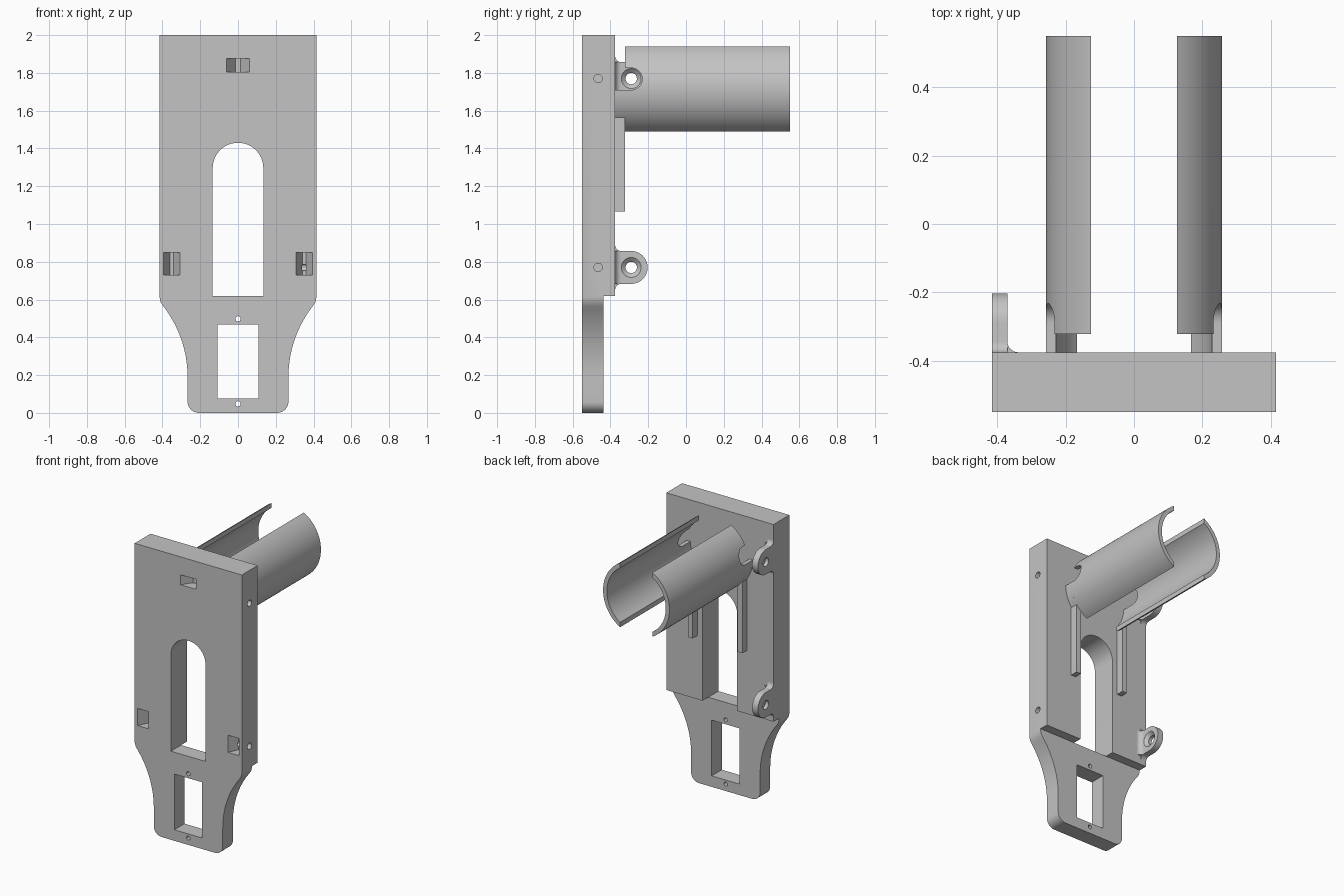
import bpy, bmesh, math
from mathutils import Vector, Matrix

if "Cube" in bpy.data.objects:
    bpy.data.objects.remove(bpy.data.objects["Cube"], do_unlink=True)

grey = bpy.data.materials.new("grey plastic")
grey.use_nodes = True
grey.diffuse_color = (0.55, 0.55, 0.55, 1)
grey.node_tree.nodes["Principled BSDF"].inputs["Base Color"].default_value = (0.55, 0.55, 0.55, 1)

FRONT, BACK, STEP = -0.55, -0.375, -0.438
HALF = 0.415


def finish(name, bm):
    bmesh.ops.recalc_face_normals(bm, faces=bm.faces)
    mesh = bpy.data.meshes.new(name)
    bm.to_mesh(mesh)
    bm.free()
    mesh.materials.append(grey)
    ob = bpy.data.objects.new(name, mesh)
    bpy.context.collection.objects.link(ob)
    return ob


def prism(name, pts, axis, lo, hi):
    """Extrude a flat outline along an axis."""
    place = {"x": lambda p, d: (d, p[0], p[1]),
             "y": lambda p, d: (p[0], d, p[1]),
             "z": lambda p, d: (p[0], p[1], d)}[axis]
    bm = bmesh.new()
    face = bm.faces.new([bm.verts.new(place(p, lo)) for p in pts])
    ext = bmesh.ops.extrude_face_region(bm, geom=[face])
    shift = Vector(place((0, 0), hi - lo))
    bmesh.ops.translate(bm, verts=[v for v in ext["geom"] if isinstance(v, bmesh.types.BMVert)], vec=shift)
    return finish(name, bm)


def box(name, x0, x1, y0, y1, z0, z1):
    return prism(name, [(x0, z0), (x1, z0), (x1, z1), (x0, z1)], "y", y0, y1)


def cone(name, centre, r1, r2, depth, axis):
    bm = bmesh.new()
    turn = Matrix.Rotation(math.pi / 2, 4, "Y" if axis == "x" else "X")
    bmesh.ops.create_cone(bm, cap_ends=True, segments=32, radius1=r1, radius2=r2, depth=depth,
                          matrix=Matrix.Translation(centre) @ turn)
    return finish(name, bm)


def arc(cx, cy, r, a0, a1, n=16):
    return [(cx + r * math.cos(a0 + (a1 - a0) * i / n),
             cy + r * math.sin(a0 + (a1 - a0) * i / n)) for i in range(n + 1)]


def cut(ob, cutters):
    bpy.context.view_layer.objects.active = ob
    for c in cutters:
        mod = ob.modifiers.new("cut", "BOOLEAN")
        mod.operation, mod.solver, mod.object = "DIFFERENCE", "EXACT", c
        bpy.ops.object.modifier_apply(modifier=mod.name)
        bpy.data.objects.remove(c, do_unlink=True)


def smooth(ob):
    bpy.ops.object.select_all(action="DESELECT")
    ob.select_set(True)
    bpy.context.view_layer.objects.active = ob
    bpy.ops.object.shade_smooth_by_angle(angle=math.radians(30))


PI = math.pi

# Mounting plate: wide body, concave shoulders, narrow rounded foot
R = 0.61
side = arc(0.207, 0.06, 0.06, -PI / 2, 0, 8)
side += arc(0.267 + R, 0.19, R, PI, PI - math.asin(0.375 / R), 16)
side += [(0.409, 0.585), (HALF, 0.61), (HALF, 2)]
outline = side + [(-x, z) for x, z in reversed(side)]
plate = prism("mounting_plate", outline, "y", FRONT, BACK)
cutters = [
    box("foot_step", -1, 1, STEP, 0, -1, 0.62),
    prism("arched_slot", [(-0.134, 0.62), (0.134, 0.62)] + arc(0, 1.296, 0.134, 0, PI, 24), "y", -1, 0),
    box("window", -0.108, 0.108, -1, 0, 0.077, 0.467),
]
for z in (0.048, 0.498):
    cutters.append(cone("foot_hole", (0, -0.5, z), 0.014, 0.014, 0.4, "y"))
for z in (0.77, 1.77):
    cutters.append(cone("side_hole", (HALF, -0.465, z), 0.022, 0.022, 0.2, "x"))
for x, w, z0, z1 in ((-0.35, 0.044, 0.73, 0.85), (0.35, 0.044, 0.73, 0.85), (0, 0.06, 1.805, 1.875)):
    pocket = [(x - w, FRONT - 0.01), (x + w, FRONT - 0.01), (x + w, FRONT),
              (x + w * 0.2, FRONT + 0.07), (x - w * 0.2, FRONT + 0.07), (x - w, FRONT)]
    cutters.append(prism("tie_pocket", pocket, "z", z0, z1))
cut(plate, cutters)
smooth(plate)

# Hinge ears with filleted roots and countersunk holes
EAR_IN, EAR_Y, EAR_R, FIL = -0.37, -0.29, 0.087, 0.032
for label, z in (("lower", 0.77), ("upper", 1.77)):
    pts = arc(BACK + FIL, z - EAR_R - FIL, FIL, PI, PI / 2, 8)
    pts += arc(EAR_Y, z, EAR_R, -PI / 2, PI / 2, 24)
    pts += arc(BACK + FIL, z + EAR_R + FIL, FIL, -PI / 2, -PI, 8)
    ear = prism(label + "_ear", pts, "x", -HALF, EAR_IN)
    cut(ear, [cone("screw_hole", (-0.39, EAR_Y, z), 0.03, 0.03, 0.2, "x"),
              cone("countersink", (EAR_IN - 0.01, EAR_Y, z), 0.028, 0.055, 0.024, "x")])
    smooth(ear)
    root = [(EAR_IN, BACK)] + arc(EAR_IN + FIL, BACK + FIL, FIL, -PI / 2, -PI, 8)
    smooth(prism(label + "_ear_fillet", root, "z", z - EAR_R, z + EAR_R))

# Split tube: two curved cheeks, each with a screwdriver notch, a tab and a rail
RO, RI, AXIS, TUBE_Y = 0.257, 0.228, 1.715, -0.322


def band(sign, outer, inner):
    pts = arc(0, AXIS, RO, *outer, 32) + arc(0, AXIS, RI, inner[1], inner[0], 32)
    return [(sign * x, z) for x, z in pts]


for label, s in (("left", 1), ("right", -1)):
    ao, ai = math.acos(0.125 / RO), math.acos(0.125 / RI)
    cheek = prism(label + "_tube_cheek", band(s, (-ao, ao), (-ai, ai)), "y", TUBE_Y, -FRONT)
    notch = [(-0.4, 1.826), (-0.4, 1.71)] + arc(EAR_Y, 1.768, 0.058, -PI / 2, PI / 2, 20)
    cut(cheek, [prism("notch", notch, "x", min(0, s * 0.4), max(0, s * 0.4))])
    smooth(cheek)

    def span(r):
        return math.asin((1.56 - AXIS) / r), math.asin((1.71 - AXIS) / r)

    smooth(prism(label + "_tube_tab", band(s, span(RO), span(RI)), "y", BACK, TUBE_Y))
    x0, x1 = sorted((s * 0.174, s * 0.211))
    box(label + "_rail", x0, x1, BACK, TUBE_Y, 1.065, 1.563)
